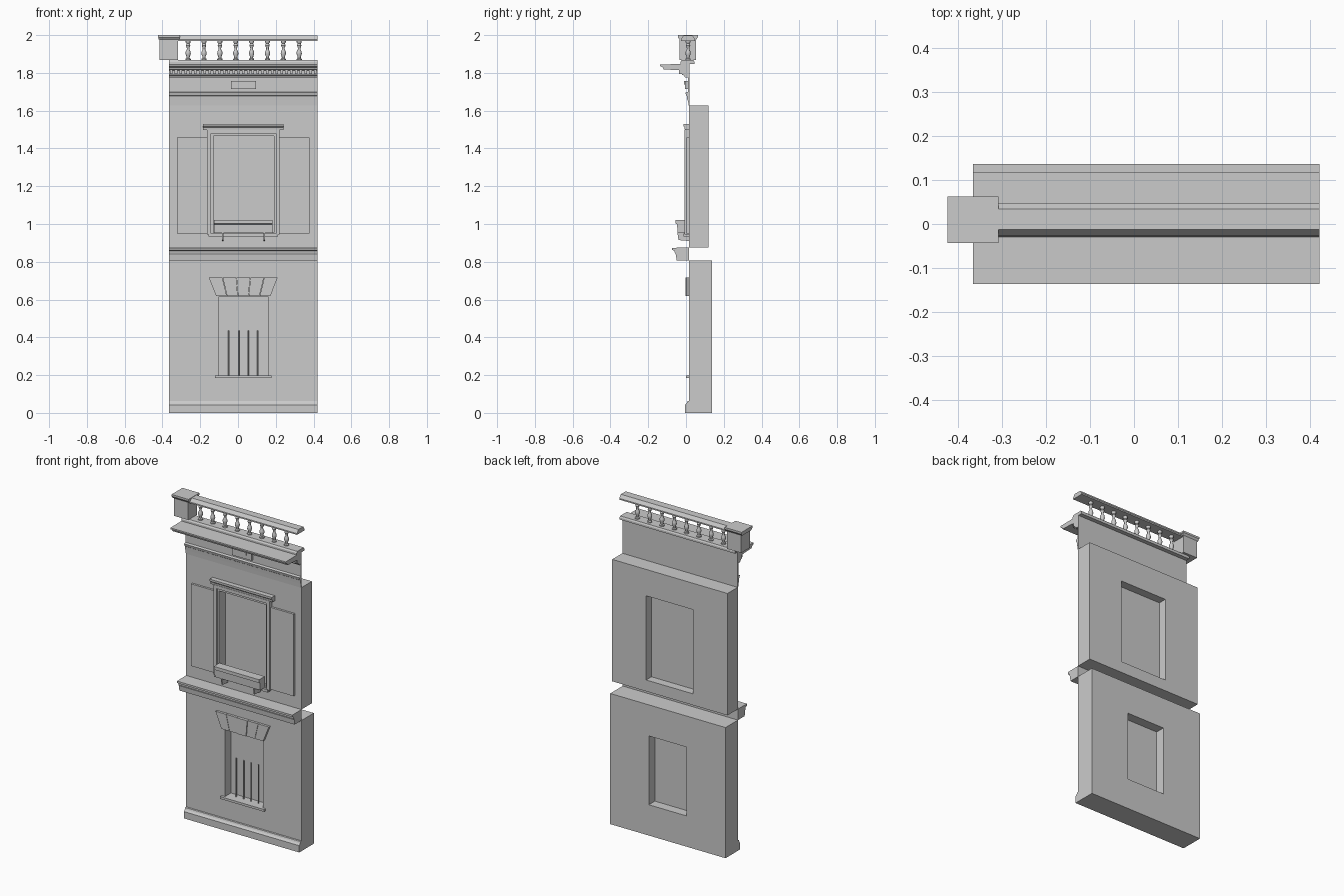
import bpy, bmesh, math

L, R = -0.366, 0.422      # wall ends
FACE = 0.016              # wall front plane
CX = 0.028                # bay centre


def finish(name, bm, smooth=False):
    bmesh.ops.recalc_face_normals(bm, faces=bm.faces)
    me = bpy.data.meshes.new(name)
    bm.to_mesh(me)
    bm.free()
    ob = bpy.data.objects.new(name, me)
    bpy.context.collection.objects.link(ob)
    if smooth:
        bpy.ops.object.select_all(action='DESELECT')
        ob.select_set(True)
        bpy.context.view_layer.objects.active = ob
        bpy.ops.object.shade_smooth_by_angle(angle=math.radians(35))
    return ob


def prism(name, pts, a, b, axis):
    """Extrude a closed outline: axis x takes (y,z) points, axis y takes (x,z)."""
    bm = bmesh.new()
    place = (lambda p, t: (t, p[0], p[1])) if axis == 'x' else (lambda p, t: (p[0], t, p[1]))
    ends = [[bm.verts.new(place(p, t)) for p in pts] for t in (a, b)]
    for e in ends:
        bm.faces.new(e)
    n = len(pts)
    for i in range(n):
        j = (i + 1) % n
        bm.faces.new((ends[0][i], ends[0][j], ends[1][j], ends[1][i]))
    return finish(name, bm)


def box(name, x0, x1, y0, y1, z0, z1):
    return prism(name, [(x0, z0), (x1, z0), (x1, z1), (x0, z1)], y0, y1, 'y')


def ring(name, outer, inner, y0, y1):
    """Rectangular slab with a rectangular opening; rects are x0, x1, z0, z1."""
    bm = bmesh.new()
    loops = []
    for (x0, x1, z0, z1), y in ((outer, y0), (outer, y1), (inner, y1), (inner, y0)):
        loops.append([bm.verts.new((x, y, z)) for x, z in ((x0, z0), (x1, z0), (x1, z1), (x0, z1))])
    for k in range(4):
        a, b = loops[k], loops[(k + 1) % 4]
        for i in range(4):
            j = (i + 1) % 4
            bm.faces.new((a[i], a[j], b[j], b[i]))
    return finish(name, bm)


def lathe(name, prof, x, y, sides=12):
    bm = bmesh.new()
    rows = [[bm.verts.new((x + r * math.cos(2 * math.pi * i / sides),
                           y + r * math.sin(2 * math.pi * i / sides), z))
             for i in range(sides)] for r, z in prof]
    for a, b in zip(rows, rows[1:]):
        for i in range(sides):
            j = (i + 1) % sides
            bm.faces.new((a[i], a[j], b[j], b[i]))
    bm.faces.new(rows[0])
    bm.faces.new(rows[-1])
    return finish(name, bm, True)


# storeys with window openings and recessed panes
ring("lower_wall", (L, R, 0, 0.807), (-0.10, 0.158, 0.19, 0.615), FACE, 0.137)
box("lower_pane", -0.10, 0.158, 0.074, 0.078, 0.19, 0.615)
ring("upper_wall", (L, R, 0.875, 1.628), (-0.13, 0.19, 0.945, 1.465), FACE, 0.118)
box("upper_pane", -0.13, 0.19, 0.062, 0.066, 0.945, 1.465)

# plinth, string course, frieze and cornice
prism("plinth", [(FACE, 0), (-0.005, 0), (-0.005, 0.042), (0.004, 0.052), (0.008, 0.062), (FACE, 0.064)], L, R, 'x')
prism("string_course", [(FACE, 0.807), (-0.05, 0.807), (-0.053, 0.835), (-0.06, 0.85), (-0.06, 0.858),
                        (-0.073, 0.862), (-0.073, 0.874), (FACE, 0.875)], L, R, 'x')
prism("frieze", [(0.019, 1.628), (0.013, 1.628), (0.011, 1.655), (0.007, 1.655), (0.005, 1.677),
                 (0.001, 1.68), (-0.003, 1.695), (0.010, 1.70), (0.010, 1.85), (0.019, 1.85)], L, R, 'x')
prism("cornice", [(0.012, 1.775), (-0.005, 1.775), (-0.012, 1.787), (-0.022, 1.79), (-0.022, 1.812),
                  (-0.04, 1.815), (-0.118, 1.818), (-0.122, 1.828), (-0.137, 1.836), (-0.137, 1.845),
                  (0.012, 1.847)], L, R, 'x')
count = 31
for i in range(count):
    x = L + (i + 0.5) * (R - L) / count
    box("dentil", x - 0.007, x + 0.007, -0.036, -0.02, 1.793, 1.814)

# frieze panel block
box("frieze_panel", -0.037, 0.095, -0.004, 0.012, 1.714, 1.757)
box("frieze_panel_cap", -0.004, 0.062, -0.01, 0.0, 1.738, 1.757)

# upper window surround, hood and sill
ring("window_frame_outer", (-0.163, 0.221, 0.945, 1.50), (-0.143, 0.201, 0.95, 1.48), -0.008, FACE)
ring("window_frame_inner", (-0.145, 0.203, 0.945, 1.482), (-0.13, 0.19, 0.955, 1.465), 0.002, 0.03)
prism("window_hood", [(FACE, 1.498), (-0.006, 1.498), (-0.008, 1.512), (-0.014, 1.518), (-0.014, 1.53),
                      (FACE, 1.53)], CX - 0.212, CX + 0.212, 'x')
box("window_sill", -0.155, 0.211, -0.012, FACE, 0.934, 0.951)

# planter on brackets, plus shutters, mirrored about the bay centre
prism("planter", [(0.0, 0.953), (-0.045, 0.953), (-0.047, 0.998), (-0.055, 1.002), (-0.055, 1.022),
                  (0.0, 1.022)], -0.127, 0.183, 'x')
for s in (-1, 1):
    x = CX + s * 0.11
    prism("planter_bracket", [(FACE, 0.91), (-0.04, 0.915), (-0.045, 0.953), (FACE, 0.953)],
          x - 0.004, x + 0.004, 'x')
    a, b = sorted((CX + s * 0.193, CX + s * 0.35))
    box("shutter", a, b, 0.003, FACE, 0.95, 1.457)

# flat arch of five voussoirs
for i in range(5):
    t = [(k / 5 - 0.5) for k in (i, i + 1)]
    prism("voussoir", [(CX + t[0] * 0.288 + 0.001, 0.618), (CX + t[1] * 0.288 - 0.001, 0.618),
                       (CX + t[1] * 0.366 - 0.001, 0.716), (CX + t[0] * 0.366 + 0.001, 0.716)],
          -0.002 if i == 2 else 0.001, FACE, 'y')

# lower window sill and bars
box("lower_sill", -0.122, 0.178, 0.0, 0.076, 0.184, 0.198)
for i in range(4):
    lathe("window_bar", [(0.004, 0.19), (0.004, 0.435)], -0.048 + 0.051 * i, 0.05, 8)

# balustrade base and handrail
prism("balustrade_base", [(0.045, 1.846), (-0.03, 1.846), (-0.03, 1.858), (-0.024, 1.867), (0.04, 1.867),
                          (0.045, 1.858)], L, R, 'x')
prism("handrail", [(0.048, 1.97), (-0.027, 1.97), (-0.027, 1.978), (-0.013, 1.998), (0.034, 1.998),
                   (0.048, 1.978)], -0.32, R, 'x')

# balusters
prof = [(0.014, 1.866), (0.014, 1.874), (0.008, 1.878), (0.009, 1.888), (0.014, 1.90), (0.013, 1.912),
        (0.007, 1.924), (0.007, 1.932), (0.012, 1.946), (0.008, 1.955), (0.013, 1.962), (0.013, 1.971)]
for i in range(8):
    lathe("baluster", prof, -0.264 + 0.084 * i, 0.011)

# corner pedestal
box("pedestal", -0.415, -0.317, -0.034, 0.054, 1.867, 1.982)
prism("pedestal_cap_mould", [(-0.034, 1.976), (0.054, 1.976), (0.063, 1.988), (-0.043, 1.988)], -0.422, -0.31, 'x')
box("pedestal_cap", -0.424, -0.308, -0.043, 0.063, 1.988, 2.0)
